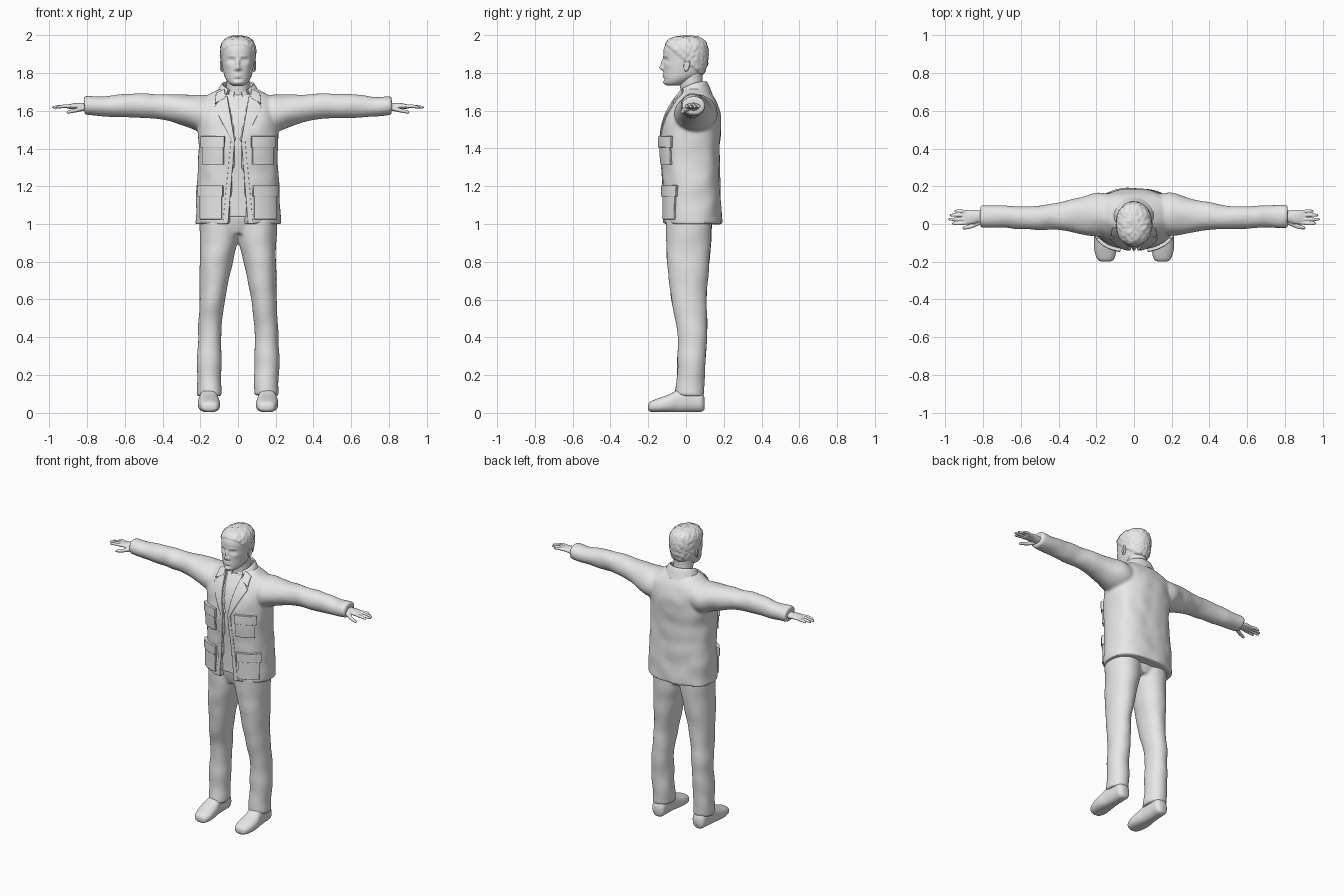
import bpy, bmesh, math
from math import sin, cos, pi, exp
from mathutils import Vector, Matrix, noise
from mathutils.bvhtree import BVHTree

if "Cube" in bpy.data.objects:
    bpy.data.objects.remove(bpy.data.objects["Cube"])

grey = bpy.data.materials.new("plain_grey")
grey.use_nodes = True
grey.diffuse_color = (0.8, 0.8, 0.8, 1)
grey.node_tree.nodes["Principled BSDF"].inputs["Base Color"].default_value = (0.8, 0.8, 0.8, 1)


def clamp(v, low=0.0, high=1.0):
    return max(low, min(high, v))


def spline_rows(rows, steps=6):
    # smooth in-between sections
    out, last = [], len(rows) - 1
    for i in range(last):
        a, b, c, d = (rows[clamp(i + k, 0, last)] for k in (-1, 0, 1, 2))
        for j in range(steps):
            t = j / steps
            out.append([q + t / 2 * (r - p + t * (2 * p - 5 * q + 4 * r - s + t * (3 * (q - r) + s - p)))
                        for p, q, r, s in zip(a, b, c, d)])
    return out + [list(rows[-1])]


def loft(bm, rows, axis="z", side=1, segments=32, power=2.0):
    # rows: position along axis, two centre values, two radii
    rings = []
    for pos, c1, c2, r1, r2 in spline_rows(rows):
        ring = []
        for k in range(segments):
            a = 2 * pi * k / segments
            u = c1 + r1 * math.copysign(abs(cos(a)) ** (2 / power), cos(a))
            v = c2 + r2 * math.copysign(abs(sin(a)) ** (2 / power), sin(a))
            x, y, z = {"x": (pos, u, v), "y": (u, pos, v), "z": (u, v, pos)}[axis]
            ring.append(bm.verts.new((side * x, y, z)))
        rings.append(ring)
    for low, high in zip(rings, rings[1:]):
        for k in range(segments):
            n = (k + 1) % segments
            bm.faces.new((low[k], low[n], high[n], high[k]))
    bm.faces.new(rings[0])
    bm.faces.new(rings[-1])
    bmesh.ops.recalc_face_normals(bm, faces=bm.faces[:])
    bm.normal_update()


def wrinkle(bm, amount, scale):
    for v in bm.verts:
        v.co += v.normal * amount * noise.noise(v.co * scale)


def finish(name, bm, voxel=0, relax=4, mirror=False, thick=0):
    mesh = bpy.data.meshes.new(name)
    bm.to_mesh(mesh)
    bm.free()
    mesh.materials.append(grey)
    mesh.polygons.foreach_set("use_smooth", [True] * len(mesh.polygons))
    obj = bpy.data.objects.new(name, mesh)
    bpy.context.collection.objects.link(obj)
    if voxel:
        m = obj.modifiers.new("blend", "REMESH")
        m.mode, m.voxel_size, m.use_smooth_shade = "VOXEL", voxel, True
        m = obj.modifiers.new("relax", "SMOOTH")
        m.factor, m.iterations = 0.5, relax
    if thick:
        m = obj.modifiers.new("cloth", "SOLIDIFY")
        m.thickness, m.offset = thick, 0
        m = obj.modifiers.new("edges", "BEVEL")
        m.width, m.segments, m.harden_normals = min(0.003, thick / 4), 2, True
    if mirror:
        obj.modifiers.new("mirror", "MIRROR")
    return obj


# jacket with sleeves and an open front
body = [(1.0, 0, .035, .225, .155), (1.1, 0, .033, .222, .153), (1.2, 0, .03, .218, .152),
        (1.3, 0, .025, .212, .153), (1.4, 0, .022, .21, .157), (1.5, 0, .028, .215, .157),
        (1.58, 0, .038, .215, .145), (1.64, 0, .045, .205, .12), (1.69, 0, .045, .15, .085),
        (1.72, 0, .045, .09, .06)]
sleeve = [(.1, .055, 1.58, .1, .1), (.2, .05, 1.585, .115, .1), (.3, .045, 1.605, .092, .08),
          (.42, .04, 1.622, .07, .066), (.52, .033, 1.627, .063, .064), (.62, .035, 1.625, .06, .06),
          (.72, .04, 1.623, .058, .053), (.78, .041, 1.625, .061, .052), (.815, .041, 1.626, .06, .05)]


def opening(z):
    if z < 1.45:
        return .015 + .08 * (1.45 - z)
    return .015 + .2 * (z - 1.45)


bm = bmesh.new()
loft(bm, body, segments=160, power=2.5)
surface = BVHTree.FromBMesh(bm)
for v in bm.verts:
    if v.co.y < 0 and abs(v.co.x) < opening(v.co.z):
        v.co.y += .03
for side in (1, -1):
    loft(bm, sleeve, "x", side, 48)
wrinkle(bm, .006, 11)
finish("jacket", bm, .008, 5)

# shirt seen through the opening
bm = bmesh.new()
loft(bm, [(max(z, 1.04), x, y, rx - .03, ry - .016) for z, x, y, rx, ry in body[:-1]], segments=64, power=2.5)
finish("shirt", bm)


# cloth plates that follow the jacket front
def plate(name, corners, thick, n=10):
    bm = bmesh.new()
    a, b, c, d = (Vector(p) for p in corners)
    grid = []
    for i in range(n + 1):
        row = []
        for j in range(n + 1):
            p = a.lerp(b, i / n).lerp(d.lerp(c, i / n), j / n)
            hit = surface.ray_cast(Vector((p.x, -1, p.y)), Vector((0, 1, 0)))[0]
            row.append(bm.verts.new((p.x, hit.y if hit else .03, p.y)))
        grid.append(row)
    for i in range(n):
        for j in range(n):
            bm.faces.new((grid[i][j], grid[i + 1][j], grid[i + 1][j + 1], grid[i][j + 1]))
    finish(name, bm, mirror=True, thick=thick)


def box(x0, x1, z0, z1):
    return (x0, z0), (x1, z0), (x1, z1), (x0, z1)


plate("chest_pocket", box(.075, .18, 1.315, 1.43), .024)
plate("chest_flap", box(.07, .187, 1.405, 1.465), .036)
plate("hip_pocket", box(.085, .198, 1.025, 1.17), .022)
plate("hip_flap", box(.078, .203, 1.145, 1.205), .034)
plate("lapel", ((.017, 1.44), (.03, 1.43), (.125, 1.62), (.06, 1.69)), .014)
plate("collar_lapel", ((.065, 1.665), (.122, 1.635), (.115, 1.69), (.07, 1.712)), .016)
plate("front_edge", ((.052, 1.005), (.08, 1.005), (.038, 1.44), (.017, 1.44)), .008)


# folded collars, lower towards the throat
def collar(name, rows, gap, thick, n=40):
    bm = bmesh.new()
    lines = []
    for z, rx, ry, drop in spline_rows(rows):
        line = []
        for k in range(n + 1):
            t = gap + (2 * pi - 2 * gap) * k / n
            fall = drop * ((1 + cos(t)) / 2) ** 2
            line.append(bm.verts.new((rx * sin(t), .035 - ry * cos(t), z - fall)))
        lines.append(line)
    for p, q in zip(lines, lines[1:]):
        for k in range(n):
            bm.faces.new((p[k], p[k + 1], q[k + 1], q[k]))
    finish(name, bm, thick=thick)


collar("jacket_collar", [(1.69, .078, .074, .03), (1.752, .083, .072, .05), (1.685, .118, .102, .04)], .65, .008)
collar("shirt_collar", [(1.68, .066, .065, .02), (1.735, .069, .066, .04), (1.69, .085, .08, .06)], .3, .005)

# trousers
leg = [(.09, .15, .018, .065, .078), (.2, .152, .025, .064, .074), (.32, .152, .03, .064, .075),
       (.45, .149, .034, .063, .08), (.6, .137, .015, .067, .094), (.8, .115, .012, .088, .112),
       (.9, .104, .014, .099, .118), (1.03, .1, .015, .105, .122)]
bm = bmesh.new()
for side in (1, -1):
    loft(bm, leg, side=side, segments=48, power=2.1)
loft(bm, [(.95, 0, .015, .13, .09), (1.0, 0, .015, .17, .11), (1.05, 0, .015, .19, .12)])
wrinkle(bm, .006, 9)
finish("trousers", bm, .009, 5)

# shoes
bm = bmesh.new()
loft(bm, [(-.2, .15, .03, .02, .014), (-.188, .15, .033, .043, .027), (-.145, .152, .04, .057, .038),
          (-.09, .155, .05, .058, .048), (-.04, .155, .062, .051, .06), (.03, .153, .066, .047, .062),
          (.08, .152, .06, .044, .054), (.098, .152, .05, .026, .032)], "y", segments=40, power=2.4)
for v in bm.verts:
    v.co.z = max(v.co.z, .004)
finish("shoe", bm, mirror=True)

# hands: palm, thumb and four fingers
bm = bmesh.new()
loft(bm, [(.77, .04, 1.62, .028, .024), (.82, .04, 1.622, .032, .02), (.86, .037, 1.625, .038, .016),
          (.9, .035, 1.622, .037, .011), (.91, .035, 1.622, .02, .005)], "x")
loft(bm, [(.81, .015, 1.615, .016, .014), (.86, -.01, 1.602, .013, .011), (.9, -.02, 1.593, .009, .008),
          (.908, -.021, 1.592, .004, .004)], "x")
for y, tip in ((.003, .965), (.025, .985), (.047, .977), (.068, .953)):
    loft(bm, [(.87, .036 + (y - .036) * .8, 1.623, .009, .009), (.92, y, 1.624, .0095, .009),
              (tip - .01, y, 1.619, .0075, .007), (tip, y, 1.618, .003, .003)], "x", segments=16)
finish("hand", bm, .003, 3, mirror=True)

# head with sculpted face
skull = [(1.732, 0, -.07, .025, .03), (1.745, 0, -.057, .048, .056), (1.77, 0, -.033, .066, .084),
         (1.8, 0, -.014, .076, .104), (1.84, 0, -.006, .083, .113), (1.88, 0, -.003, .087, .116),
         (1.92, 0, -.003, .089, .116), (1.955, 0, -.001, .081, .104), (1.98, 0, .002, .058, .075),
         (1.992, 0, .004, .022, .028)]
# bumps: x, z, width, height, depth (nose, eyes, brows, lips, chin, cheeks)
bumps = [(0, 1.826, .011, .012, .022), (0, 1.852, .009, .02, .014), (.014, 1.822, .006, .007, .009),
         (.034, 1.868, .017, .011, -.013), (.034, 1.866, .01, .006, .007), (.032, 1.889, .024, .006, .004),
         (0, 1.791, .02, .0045, .007), (0, 1.779, .017, .0045, .007), (0, 1.766, .02, .006, -.004),
         (0, 1.748, .02, .01, .007), (.055, 1.842, .014, .014, .004)]
bm = bmesh.new()
loft(bm, skull, segments=128, power=2.15)
for v in bm.verts:
    x, y, z = v.co
    front = clamp((-y - .02) / .05)
    for bx, bz, w, h, depth in bumps:
        v.co.y -= front * depth * exp(-((abs(x) - bx) / w) ** 2 - ((z - bz) / h) ** 2)
bm.normal_update()
hair = bm.copy()
finish("head", bm)

# short hair: a shell that sinks under the skin below the hairline
hair.normal_update()
for v in hair.verts:
    cover = clamp((v.co.z - 1.955 + (v.co.y + .12) * .85) / .015, -1, 1)
    v.co += v.normal * (.006 * cover + max(cover, 0) * .005 * noise.noise(v.co * 60))
finish("hair", hair)

# neck
bm = bmesh.new()
loft(bm, [(1.62, 0, .04, .075, .07), (1.7, 0, .035, .064, .064), (1.76, 0, .026, .061, .062),
          (1.82, 0, .022, .064, .068)])
finish("neck", bm)

# ears with a hollow
bm = bmesh.new()
bmesh.ops.create_uvsphere(bm, u_segments=32, v_segments=24, radius=1)
for v in bm.verts:
    if v.co.x > .6:
        v.co.x = .25
    v.co = Vector((v.co.x * .013, v.co.y * (.017 + .004 * v.co.z), v.co.z * .032))
bmesh.ops.transform(bm, verts=bm.verts[:], matrix=Matrix.Translation((.086, .004, 1.838))
                    @ Matrix.Rotation(-.25, 4, "Z") @ Matrix.Rotation(-.15, 4, "X"))
finish("ear", bm, mirror=True)
